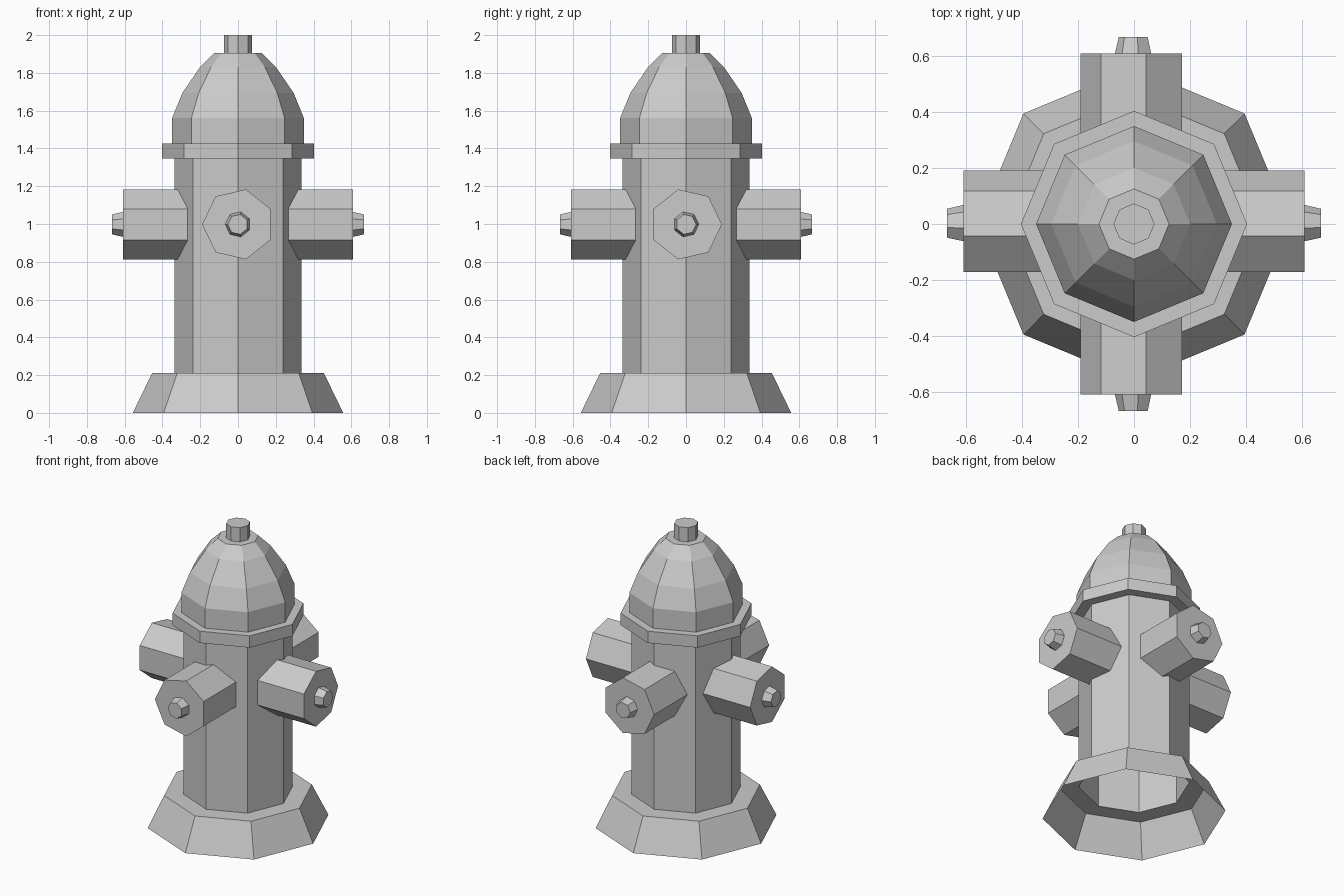
import bpy, bmesh, math
from mathutils import Matrix, Vector

if "Cube" in bpy.data.objects:
    bpy.data.objects.remove(bpy.data.objects["Cube"])


def lathe(name, profile, sides, caps="", matrix=Matrix()):
    """Sweep (radius, height) points, listed bottom to top, round the z axis."""
    bm = bmesh.new()
    rings = []
    for r, h in profile:
        angles = [math.tau * i / sides for i in range(sides)]
        rings.append([bm.verts.new((r * math.cos(a), r * math.sin(a), h)) for a in angles])
    for lo, hi in zip(rings, rings[1:]):
        for i in range(sides):
            j = (i + 1) % sides
            bm.faces.new((lo[i], lo[j], hi[j], hi[i]))
    if "top" in caps:
        bm.faces.new(rings[-1])
    if "bottom" in caps:
        bm.faces.new(rings[0][::-1])
    bm.transform(matrix)
    mesh = bpy.data.meshes.new(name)
    bm.to_mesh(mesh)
    bm.free()
    obj = bpy.data.objects.new(name, mesh)
    bpy.context.collection.objects.link(obj)
    return obj


# Hollow octagonal shell, open underneath
lathe("base", [(0.557, 0), (0.455, 0.21), (0.337, 0.21)], 8)
lathe("barrel", [(0.337, 0.21), (0.337, 1.348)], 8)
lathe("collar", [(0.337, 1.348), (0.403, 1.348), (0.403, 1.427), (0.349, 1.427)], 8)
lathe("bonnet", [(0.349, 1.427), (0.349, 1.56), (0.295, 1.693),
                 (0.2, 1.832), (0.125, 1.905), (0.073, 1.905)], 8)
lathe("top_nut", [(0.073, 1.905), (0.073, 2.0)], 8, "top")

# Seven-sided outlets running through the barrel, with a tapered bolt at each end
half = [(0.19, 0.608), (0.068, 0.608), (0.054, 0.667)]
outlet = [(r, -h) for r, h in reversed(half)] + half
along_x = Matrix(((0, 0, 1), (1, 0, 0), (0, 1, 0))).to_4x4()
for name, turn in (("side_outlets", 0), ("front_back_outlets", math.pi / 2)):
    place = Matrix.Translation(Vector((0, 0, 0.998))) @ Matrix.Rotation(turn, 4, "Z") @ along_x
    lathe(name, outlet, 7, "top bottom", place)
